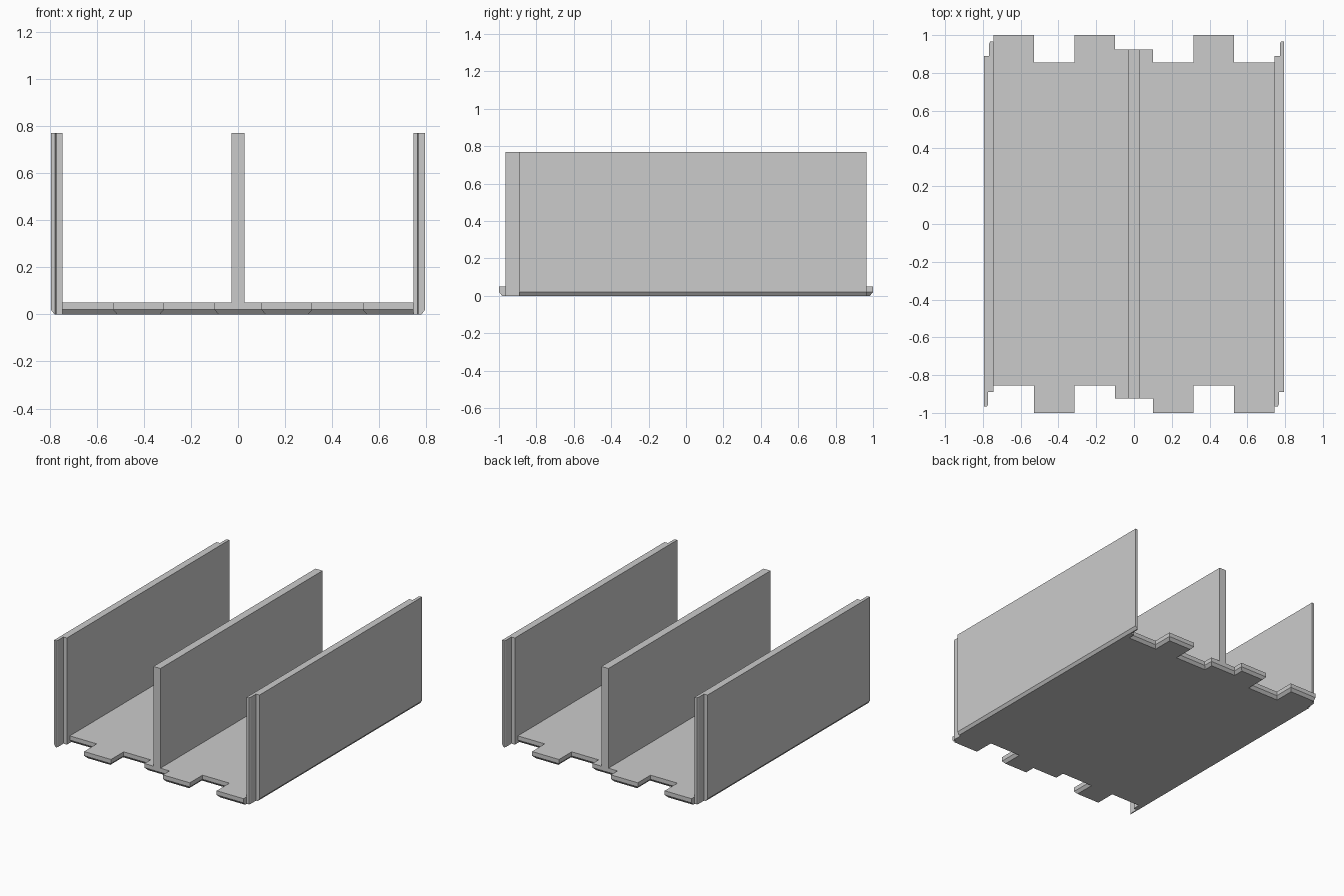
import bpy
import bmesh

cube = bpy.data.objects.get("Cube")
if cube:
    bpy.data.objects.remove(cube, do_unlink=True)

grey = bpy.data.materials.new("light grey")
grey.use_nodes = True
grey.diffuse_color = (0.6, 0.6, 0.6, 1)
grey.node_tree.nodes["Principled BSDF"].inputs["Base Color"].default_value = (0.6, 0.6, 0.6, 1)

HALF = 0.745      # inner face of the side walls
OUTER = 0.795     # outer face of the side walls
TOP = 0.77
FLOOR = 0.05
CHAMFER_Z = 0.02
CHAMFER = 0.017


def loft(name, rings):
    """Solid through stacked outlines, each given as (points, height)."""
    bm = bmesh.new()
    loops = [[bm.verts.new((x, y, z)) for x, y in pts] for pts, z in rings]
    n = len(loops[0])
    bm.faces.new(loops[0][::-1])
    bm.faces.new(loops[-1])
    for low, high in zip(loops, loops[1:]):
        for i in range(n):
            j = (i + 1) % n
            bm.faces.new((low[i], low[j], high[j], high[i]))
    bmesh.ops.recalc_face_normals(bm, faces=bm.faces)
    mesh = bpy.data.meshes.new(name)
    bm.to_mesh(mesh)
    bm.free()
    mesh.materials.append(grey)
    obj = bpy.data.objects.new(name, mesh)
    bpy.context.collection.objects.link(obj)
    return obj


def half_turn(points):
    return [(-x, -y) for x, y in points]


def inset(points, d):
    """Shrink a right-angled outline, leaving the long wall sides in place."""
    def inward(a, b):
        dx, dy = b[0] - a[0], b[1] - a[1]
        if abs(dx) < 1e-6 and abs(abs(a[0]) - HALF) < 1e-6:
            return 0, 0
        length = abs(dx) + abs(dy)
        return -dy / length * d, dx / length * d

    result = []
    for i, p in enumerate(points):
        a = inward(points[i - 1], p)
        b = inward(p, points[(i + 1) % len(points)])
        result.append((p[0] + a[0] + b[0], p[1] + a[1] + b[1]))
    return result


# Floor with interlocking tabs, chamfered underneath
breaks = [-HALF, -0.53, -0.315, -0.1, 0.1, 0.315, 0.53, HALF]
reach = [0.855, 1, 0.855, 0.925, 1, 0.855, 1]
front = []
for x0, x1, r in zip(breaks, breaks[1:], reach):
    front += [(x0, -r), (x1, -r)]
outline = front + half_turn(front)
loft("floor", [(inset(outline, CHAMFER), 0), (outline, CHAMFER_Z), (outline, FLOOR)])

# Side walls with half-thickness end tongues
wall = [(OUTER, -0.89), (OUTER, 0.965), (0.777, 0.965), (0.772, 0.955),
        (0.772, 0.89), (HALF, 0.89), (HALF, -0.965), (0.762, -0.965),
        (0.767, -0.955), (0.767, -0.89)]
wall_base = [(min(x, OUTER - 0.015), y) for x, y in wall]
for name, turn in (("left_wall", list), ("right_wall", half_turn)):
    loft(name, [(turn(wall_base), 0), (turn(wall), CHAMFER_Z), (turn(wall), TOP)])

# Central divider standing on the floor
w, l = 0.028, 0.925
divider = [(-w, -l), (w, -l), (w, l), (-w, l)]
loft("divider", [(divider, FLOOR), (divider, TOP)])
